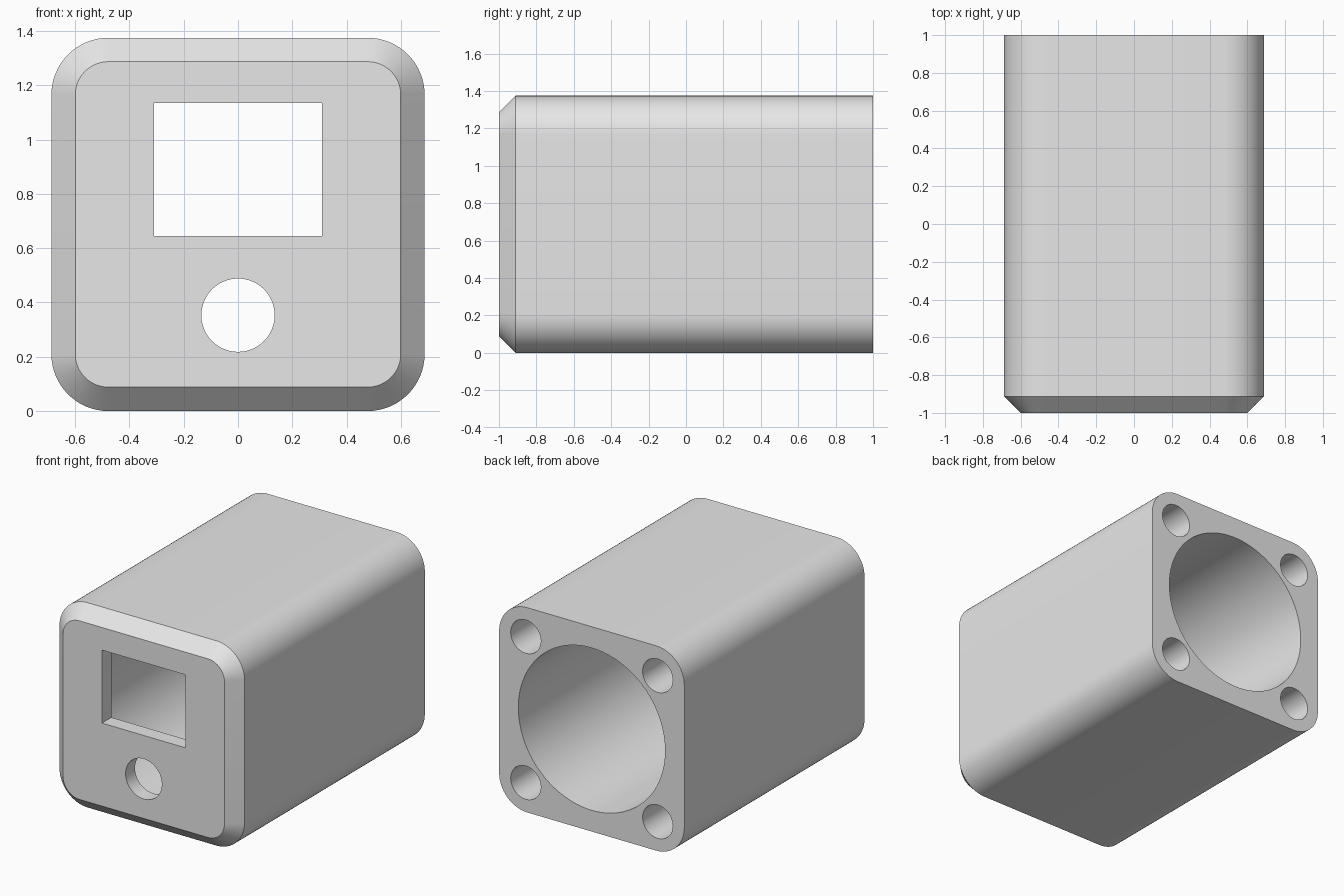
import bpy, bmesh, math
from mathutils import Matrix, Vector

cube = bpy.data.objects.get("Cube")
if cube:
    bpy.data.objects.remove(cube, do_unlink=True)

HALF = 0.6875        # half width and half height of the housing
CORNER = 0.21        # outer corner radius
CHAMFER = 0.088      # front edge chamfer
WALL_Y = -0.9        # inside of the front wall

grey = bpy.data.materials.new("light_grey")
grey.use_nodes = True
grey.diffuse_color = (0.8, 0.8, 0.8, 1)
grey.node_tree.nodes["Principled BSDF"].inputs["Base Color"].default_value = (0.8, 0.8, 0.8, 1)


def make_object(name, bm):
    bmesh.ops.recalc_face_normals(bm, faces=bm.faces)
    mesh = bpy.data.meshes.new(name)
    bm.to_mesh(mesh)
    bm.free()
    mesh.materials.append(grey)
    obj = bpy.data.objects.new(name, mesh)
    bpy.context.collection.objects.link(obj)
    return obj


def rounded_square(bm, y, inset, steps=16):
    """Ring of vertices around a rounded square at depth y."""
    centre, radius = HALF - CORNER, CORNER - inset
    ring = []
    for sx, sz, start in ((1, 1, 0), (-1, 1, 90), (-1, -1, 180), (1, -1, 270)):
        for i in range(steps + 1):
            a = math.radians(start + 90 * i / steps)
            ring.append(bm.verts.new((sx * centre + radius * math.cos(a), y,
                                      HALF + sz * centre + radius * math.sin(a))))
    return ring


def cylinder(name, x, z, radius, y0, y1, segments):
    bm = bmesh.new()
    place = Matrix.Translation((x, (y0 + y1) / 2, z)) @ Matrix.Rotation(math.pi / 2, 4, 'X')
    bmesh.ops.create_cone(bm, cap_ends=True, segments=segments, radius1=radius,
                          radius2=radius, depth=y1 - y0, matrix=place)
    return make_object(name, bm)


# Housing: rounded square tube body with a chamfered front
bm = bmesh.new()
rings = [rounded_square(bm, y, inset) for y, inset in
         ((-1, CHAMFER), (-1 + CHAMFER, 0), (1, 0))]
for a, b in zip(rings, rings[1:]):
    for i in range(len(a)):
        j = (i + 1) % len(a)
        bm.faces.new((a[i], a[j], b[j], b[i]))
bm.faces.new(rings[0])
bm.faces.new(rings[-1])
housing = make_object("housing", bm)

# Cutters: main bore, button hole, four screw holes, window
cutters = [cylinder("bore_cutter", 0, HALF, 0.545, WALL_Y, 1.1, 128),
           cylinder("button_hole_cutter", 0, 0.353, 0.135, -1.1, -0.8, 64)]
for sx in (-1, 1):
    for sz in (-1, 1):
        cutters.append(cylinder("screw_hole_cutter", sx * 0.49, HALF + sz * 0.49,
                                0.112, 0.4, 1.1, 48))
bm = bmesh.new()
bmesh.ops.create_cube(bm, size=1)
bmesh.ops.scale(bm, vec=Vector((0.62, 0.3, 0.49)), verts=bm.verts)
bmesh.ops.translate(bm, vec=Vector((0, -0.95, 0.89)), verts=bm.verts)
cutters.append(make_object("window_cutter", bm))

bpy.ops.object.select_all(action='DESELECT')
housing.select_set(True)
bpy.context.view_layer.objects.active = housing
for cutter in cutters:
    cutter.hide_render = True
    mod = housing.modifiers.new("cut", 'BOOLEAN')
    mod.operation = 'DIFFERENCE'
    mod.solver = 'EXACT'
    mod.object = cutter
    bpy.ops.object.modifier_apply(modifier=mod.name)
    bpy.data.objects.remove(cutter, do_unlink=True)

bpy.ops.object.shade_smooth_by_angle(angle=math.radians(30))
